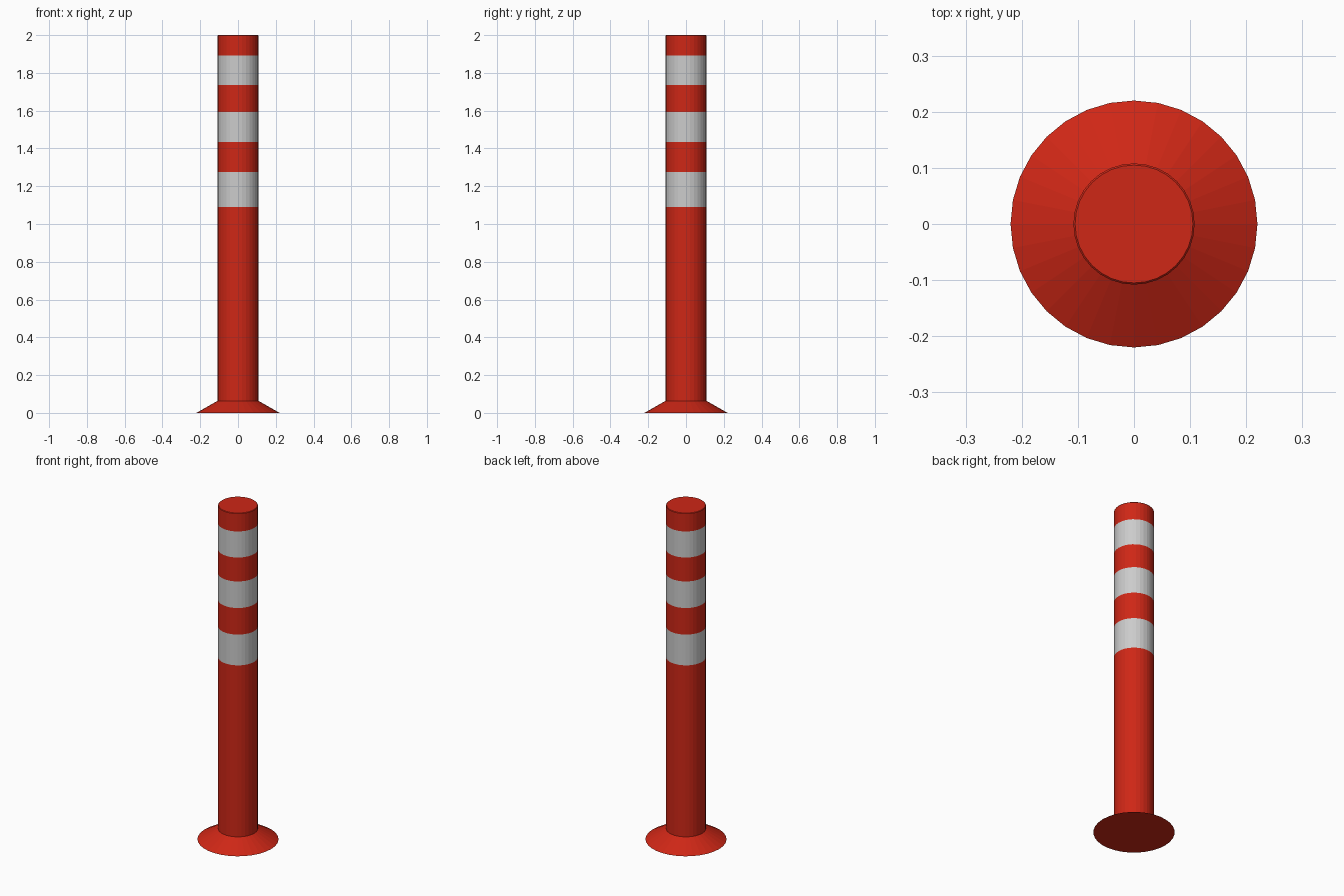
import bpy, bmesh
from math import cos, sin, pi

if "Cube" in bpy.data.objects:
    bpy.data.objects.remove(bpy.data.objects["Cube"])

SIDES = 32
POST_R, BASE_R = 0.108, 0.22
BASE_TOP, BEVEL = 0.064, 0.003

red = bpy.data.materials.new("red_plastic")
red.diffuse_color = (0.62, 0.02, 0.008, 1)
red.use_nodes = True
red.node_tree.nodes["Principled BSDF"].inputs["Base Color"].default_value = red.diffuse_color


def lathe(name, profile, material=None, cap_bottom=False, cap_top=False):
    """Revolve (radius, z) points, listed bottom to top, around the z axis."""
    bm = bmesh.new()
    rings = [[bm.verts.new((r * cos(2 * pi * i / SIDES), r * sin(2 * pi * i / SIDES), z))
              for i in range(SIDES)] for r, z in profile]
    for low, high in zip(rings, rings[1:]):
        for i in range(SIDES):
            j = (i + 1) % SIDES
            bm.faces.new((low[i], low[j], high[j], high[i]))
    if cap_bottom:
        bm.faces.new(rings[0][::-1])
    if cap_top:
        bm.faces.new(rings[-1])
    mesh = bpy.data.meshes.new(name)
    bm.to_mesh(mesh)
    bm.free()
    if material:
        mesh.materials.append(material)
    obj = bpy.data.objects.new(name, mesh)
    bpy.context.collection.objects.link(obj)
    return obj


# Sloping foot
lathe("base_flange", [(BASE_R, 0), (POST_R, BASE_TOP)], red, cap_bottom=True)

# Post: red sections alternating with grey reflective bands
levels = [BASE_TOP, 1.09, 1.274, 1.433, 1.592, 1.735, 1.891, 2.0 - BEVEL]
last = len(levels) - 2
for k, (z0, z1) in enumerate(zip(levels, levels[1:])):
    is_band = k % 2 == 1
    name = f"reflective_band_{k // 2 + 1}" if is_band else f"post_section_{k // 2 + 1}"
    profile = [(POST_R, z0), (POST_R, z1)]
    if k == last:  # slightly softened top rim
        profile.append((POST_R - BEVEL, 2.0))
    lathe(name, profile, None if is_band else red, cap_top=(k == last))
